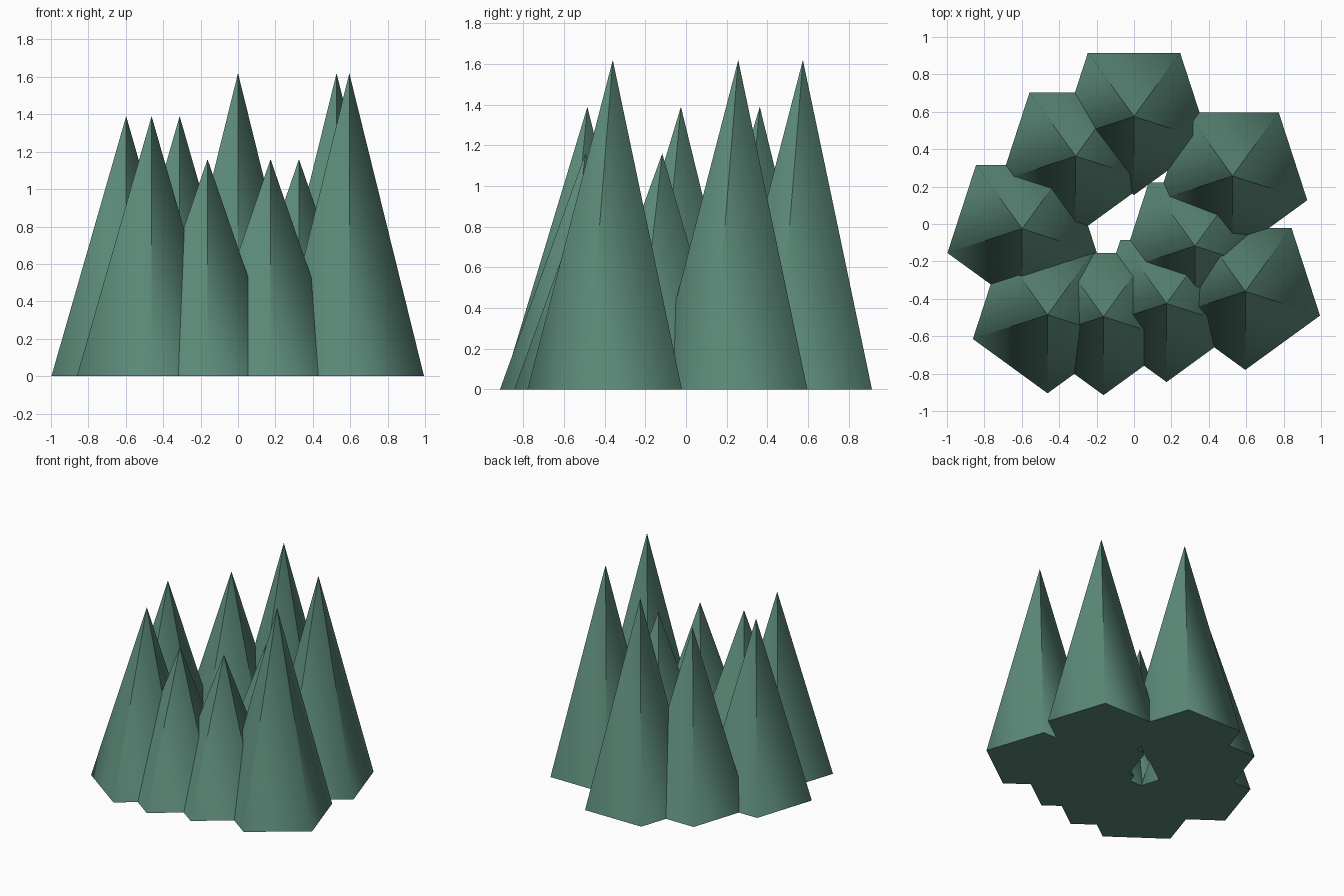
import bpy
from math import sin, cos, pi
from mathutils import Vector

if "Cube" in bpy.data.objects:
    bpy.data.objects.remove(bpy.data.objects["Cube"])

SIDES = 5
RADIUS = 0.42

green = bpy.data.materials.new("pine_green")
green.use_nodes = True
color = (0.105, 0.25, 0.187, 1.0)
green.diffuse_color = color
green.node_tree.nodes["Principled BSDF"].inputs["Base Color"].default_value = color


def spire(name, x, y, height):
    """Five-sided cone with a corner to the front, rounded below and creased at the tip."""
    dirs = [Vector((sin(2 * pi * i / SIDES), -cos(2 * pi * i / SIDES), 0)) for i in range(SIDES)]
    verts = [d * RADIUS for d in dirs] + [Vector((0, 0, height))]
    faces = [(i, (i + 1) % SIDES, SIDES) for i in range(SIDES)]
    faces.append(tuple(reversed(range(SIDES))))
    mesh = bpy.data.meshes.new(name)
    mesh.from_pydata(verts, [], faces)
    mesh.materials.append(green)
    mesh.polygons.foreach_set("use_smooth", [True] * len(faces))

    # Side normals round off at the base; each tip takes its face's second corner
    slope = Vector((0, 0, RADIUS / height))
    side = [(d + slope).normalized() for d in dirs]
    normals = []
    for face in faces[:-1]:
        a, b = face[0], face[1]
        normals += [side[a], side[b], side[b]]
    normals += [Vector((0, 0, -1))] * SIDES
    mesh.normals_split_custom_set(normals)

    obj = bpy.data.objects.new(name, mesh)
    obj.location = (x, y, 0)
    bpy.context.collection.objects.link(obj)


# Ring of spires in three heights
groups = {
    "tall_spire": (1.62, [(0, 0.575), (0.527, 0.257), (0.595, -0.36)]),
    "medium_spire": (1.39, [(-0.312, 0.363), (-0.598, -0.025), (-0.462, -0.485)]),
    "short_spire": (1.16, [(-0.163, -0.495), (0.174, -0.425), (0.326, -0.117)]),
}
for label, (height, spots) in groups.items():
    for n, (x, y) in enumerate(spots, 1):
        spire(f"{label}_{n}", x, y, height)
